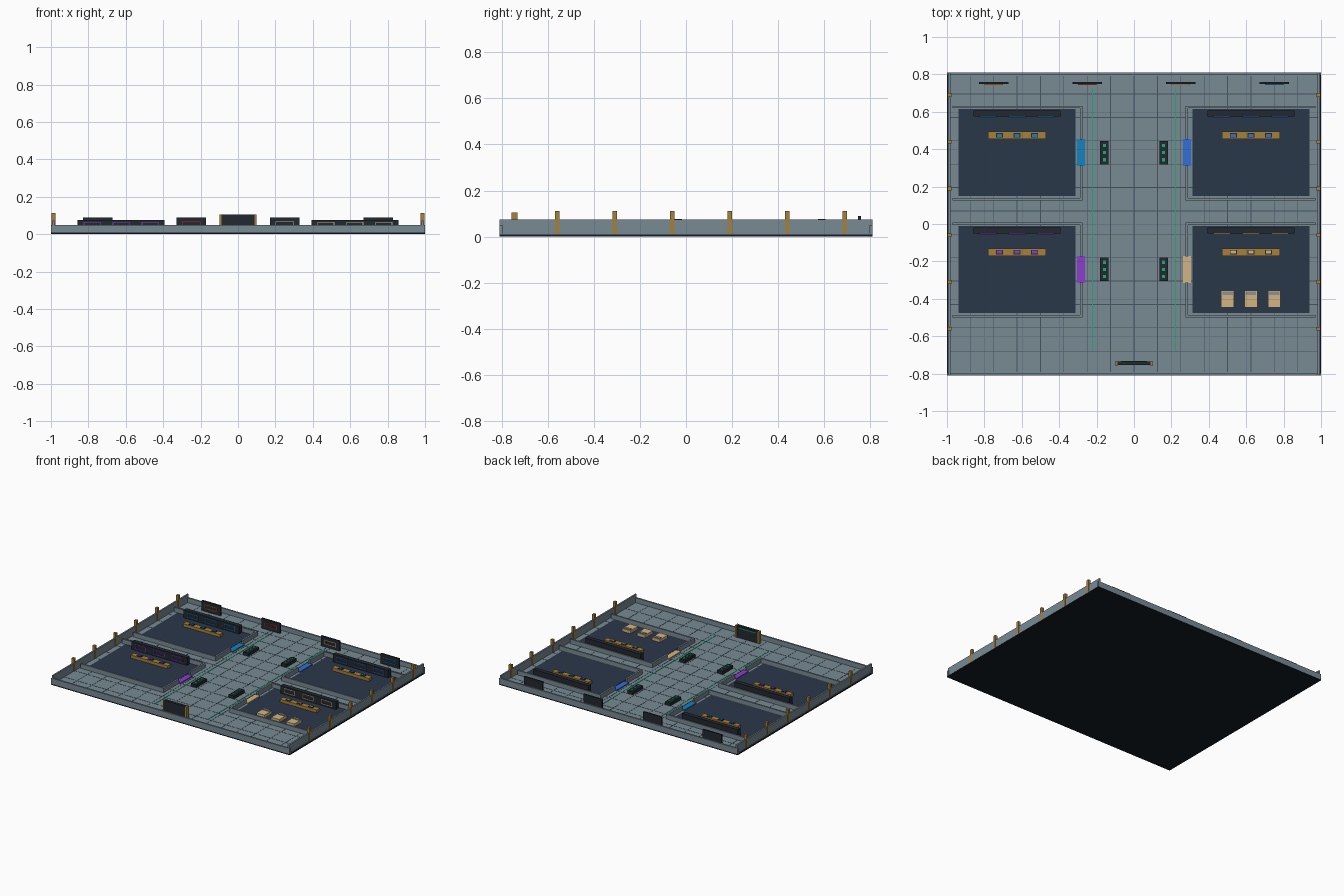
import bpy, bmesh

if "Cube" in bpy.data.objects:
    bpy.data.objects.remove(bpy.data.objects["Cube"])

mats = {}


def mat(name, rgb):
    m = bpy.data.materials.new(name)
    lin = [((c / 255 + 0.055) / 1.055) ** 2.4 for c in rgb]
    m.diffuse_color = (*lin, 1)
    m.use_nodes = True
    m.node_tree.nodes["Principled BSDF"].inputs["Base Color"].default_value = m.diffuse_color
    mats[name] = m


for n, c in {"steel": (120, 138, 148), "seam": (70, 84, 95), "navy": (42, 55, 74),
             "black": (34, 40, 48), "base": (22, 28, 36), "gold": (165, 128, 60),
             "cyan": (20, 130, 190), "blue": (50, 110, 215), "purple": (140, 60, 205),
             "tan": (212, 180, 130), "green": (25, 175, 120), "red": (190, 50, 45),
             "orange": (205, 120, 50), "pillow": (140, 145, 150)}.items():
    mat(n, c)


def boxes(name, material, items):
    """One object from a list of (x0, x1, y0, y1, z0, z1) boxes."""
    bm = bmesh.new()
    for x0, x1, y0, y1, z0, z1 in items:
        r = bmesh.ops.create_cube(bm, size=1)
        for v in r["verts"]:
            v.co = ((x0 + x1) / 2 + v.co.x * (x1 - x0),
                    (y0 + y1) / 2 + v.co.y * (y1 - y0),
                    (z0 + z1) / 2 + v.co.z * (z1 - z0))
    me = bpy.data.meshes.new(name)
    bm.to_mesh(me)
    bm.free()
    me.materials.append(mats[material])
    ob = bpy.data.objects.new(name, me)
    bpy.context.collection.objects.link(ob)
    return ob


def frame(cx, w, y0, y1, z0, z1, t=0.004):
    """Four bars outlining a screen in the xz plane."""
    a, b = cx - w / 2, cx + w / 2
    return [(a, b, y0, y1, z1 - t, z1), (a, b, y0, y1, z0, z0 + t),
            (a, a + t, y0, y1, z0 + t, z1 - t), (b - t, b, y0, y1, z0 + t, z1 - t)]


F = 0.014  # floor level

# Deck
boxes("base_plate", "base", [(-1, 1, -0.81, 0.81, 0, 0.008)])
boxes("deck_floor", "steel", [(-0.995, 0.995, -0.805, 0.805, 0.008, F)])
seams = [(k * 0.125 - 0.002, k * 0.125 + 0.002, -0.79, 0.79, F - 0.002, F + 0.001)
         for k in range(-7, 8)]
seams += [(-0.98, 0.98, y - 0.002, y + 0.002, F - 0.002, F + 0.001)
          for y in [-0.68 + 0.125 * k for k in range(12)]]
boxes("floor_seams", "seam", seams)
boxes("guide_lines", "green", [(s * 0.222 - 0.003, s * 0.222 + 0.003, -0.68, 0.73,
                                F - 0.002, F + 0.002) for s in (-1, 1)])

# Perimeter walls and posts
boxes("end_walls", "steel", [(-1, 1, -0.81, -0.797, 0.008, 0.05),
                             (-1, 1, 0.797, 0.81, 0.008, 0.05)])
sides, posts = [], []
for s in (-1, 1):
    a, b = sorted((s * 0.981, s * 0.993))
    sides.append((a, b, -0.81, 0.81, 0.008, 0.074))
    a, b = sorted((s * 0.977, s * 0.997))
    posts += [(a, b, y - 0.01, y + 0.01, 0.01, 0.112)
              for y in [-0.56 + 0.25 * k for k in range(6)]]
boxes("side_walls", "steel", sides)
boxes("wall_posts", "gold", posts)

# Four rooms
rooms = [("armory", -1, 0.382, "cyan"), ("bank", 1, 0.382, "blue"),
         ("medical", -1, -0.243, "purple"), ("quarters", 1, -0.243, "tan")]
for name, s, cy, col in rooms:
    cx = s * 0.625

    def mx(a, b):
        return tuple(sorted((s * a, s * b)))

    boxes(name + "_floor", "navy", [(cx - 0.313, cx + 0.313, cy - 0.233, cy + 0.233, F, 0.018)])
    # Low walls with a door gap on the corridor side
    inner, full = mx(0.276, 0.289), mx(0.276, 0.97)
    boxes(name + "_walls", "steel", [
        (*full, cy + 0.238, cy + 0.25, F, 0.048),
        (*full, cy - 0.256, cy - 0.244, F, 0.048),
        (*inner, cy + 0.07, cy + 0.238, F, 0.048),
        (*inner, cy - 0.244, cy - 0.07, F, 0.048)])
    boxes(name + "_door_pad", col, [(*mx(0.262, 0.305), cy - 0.072, cy + 0.072, F, 0.022)])
    # Wall display with framed screens
    boxes(name + "_display", "black", [(cx - 0.232, cx + 0.232, cy + 0.192, cy + 0.225, 0.018, 0.077)])
    scr = []
    for d in (-0.155, 0, 0.155):
        scr += frame(cx + d, 0.09, cy + 0.188, cy + 0.193, 0.03, 0.066)
    boxes(name + "_display_frames", col, scr)
    # Counter with inset terminals
    boxes(name + "_counter", "gold", [(cx - 0.155, cx + 0.155, cy + 0.072, cy + 0.112, 0.018, 0.04)])
    offs = (-0.094, 0, 0.094)
    boxes(name + "_terminal_bases", "black",
          [(cx + d - 0.019, cx + d + 0.019, cy + 0.08, cy + 0.104, 0.04, 0.044) for d in offs])
    boxes(name + "_terminals", col,
          [(cx + d - 0.014, cx + d + 0.014, cy + 0.084, cy + 0.1, 0.043, 0.047) for d in offs])
    # Corridor console with indicator lamps
    boxes(name + "_console", "black", [(*mx(0.136, 0.181), cy - 0.063, cy + 0.063, F, 0.037)])
    boxes(name + "_console_lamps", "green",
          [(*mx(0.15, 0.167), cy + d - 0.009, cy + d + 0.009, 0.036, 0.042)
           for d in (-0.038, 0, 0.038)])

# Bunks in the quarters
bx = (0.5, 0.625, 0.75)
boxes("bunks", "tan", [(x - 0.034, x + 0.034, -0.446, -0.355, 0.018, 0.04) for x in bx])
boxes("bunk_pillows", "pillow", [(x - 0.028, x + 0.028, -0.38, -0.36, 0.039, 0.046) for x in bx])

# Screens along the back wall
for i, (x, c) in enumerate(zip((-0.75, -0.25, 0.25, 0.75), ("orange", "red", "tan", "cyan"))):
    boxes(f"back_screen_{i + 1}", "black", [(x - 0.078, x + 0.078, 0.748, 0.76, F, 0.09)])
    boxes(f"back_screen_frame_{i + 1}", c, frame(x, 0.1, 0.744, 0.749, 0.036, 0.068))

# Entrance board facing the corridor
boxes("entrance_board", "black", [(-0.088, 0.088, -0.755, -0.735, F, 0.105)])
boxes("entrance_board_posts", "gold", [(-0.1, -0.088, -0.758, -0.732, F, 0.105),
                                       (0.088, 0.1, -0.758, -0.732, F, 0.105)])
boxes("entrance_board_strip", "green", [(-0.07, 0.07, -0.736, -0.732, 0.086, 0.092)])
